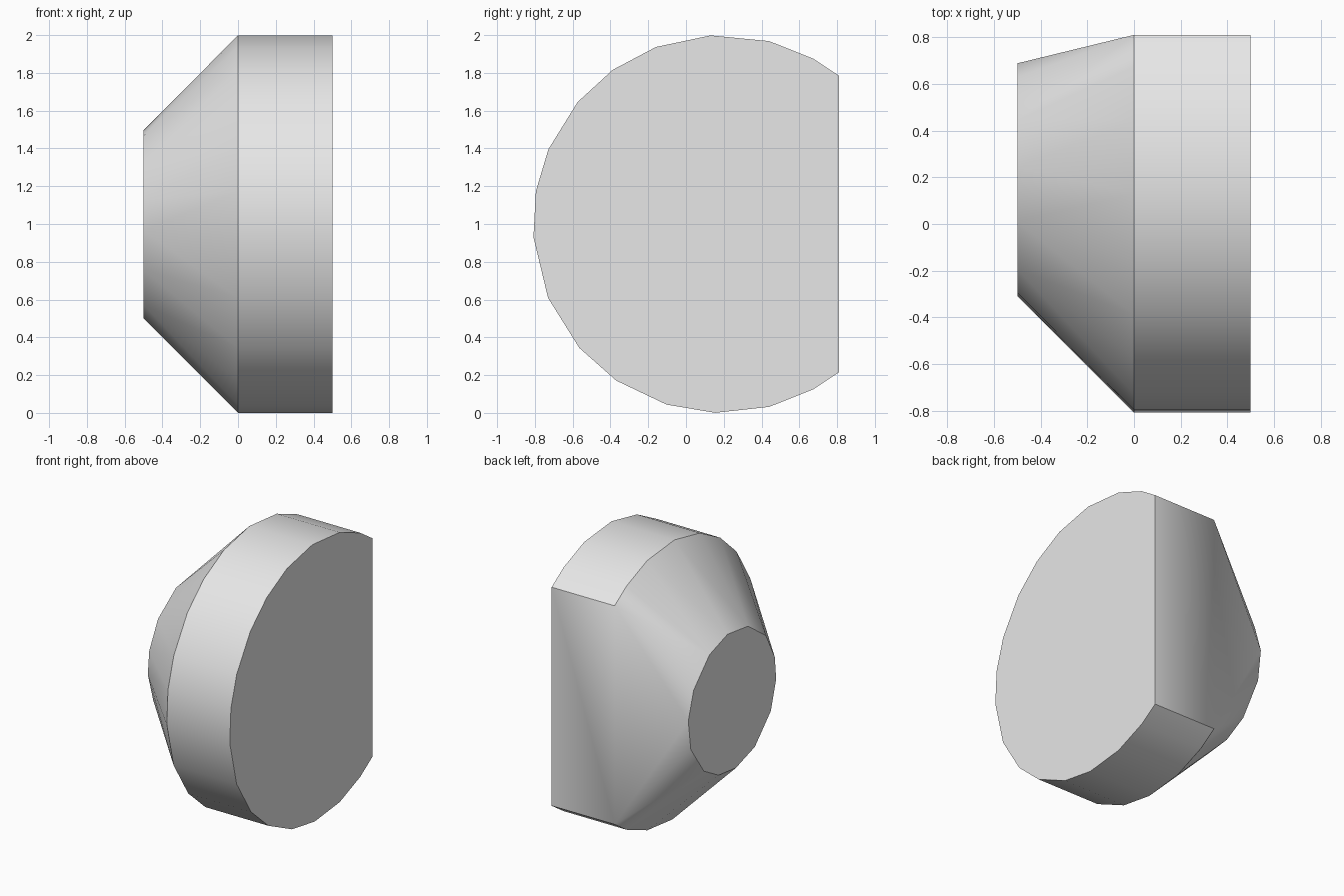
import bpy
import bmesh
from math import sin, cos, radians, sqrt

cube = bpy.data.objects.get("Cube")
if cube:
    bpy.data.objects.remove(cube, do_unlink=True)

CENTRE_Y, CENTRE_Z, FLAT_Y = 0.19, 1.0, 0.81


def ring(x, radius, angles):
    """Points on a circle facing x; angles run from the top toward the front."""
    return [(x, CENTRE_Y - radius * sin(radians(a)), CENTRE_Z + radius * cos(radians(a)))
            for a in angles]


# Wide rim: a circle cut off by the flat back
chord = sqrt(1 - (FLAT_Y - CENTRE_Y) ** 2)
rim_angles = [-29, -14.5, 3.4, 20.4, 35.3, 49.8, 66.7, 80, 94,
              113, 131, 146, 163, 178, 194.5, 209]
points = []
for x in (0.0, 0.5):
    points += ring(x, 1.0, rim_angles)
    points += [(x, FLAT_Y, CENTRE_Z + s * chord) for s in (-1, 1)]

# Small round end of the taper
points += ring(-0.5, 0.5, [21, 50, 75, 94, 119, 149, 175,
                           198, 220, 250, 275, 299, 329, 354])

# Skin the rim and the taper as one convex body
bm = bmesh.new()
for p in points:
    bm.verts.new(p)
bmesh.ops.convex_hull(bm, input=bm.verts[:])
bmesh.ops.dissolve_limit(bm, angle_limit=radians(0.5),
                         verts=bm.verts[:], edges=bm.edges[:])
bmesh.ops.recalc_face_normals(bm, faces=bm.faces[:])
mesh = bpy.data.meshes.new("tapered_body")
bm.to_mesh(mesh)
bm.free()
body = bpy.data.objects.new("tapered_body", mesh)
bpy.context.collection.objects.link(body)

# Plain grey
grey = bpy.data.materials.new("light_grey")
grey.use_nodes = True
colour = (0.8, 0.8, 0.8, 1)
grey.diffuse_color = colour
grey.node_tree.nodes["Principled BSDF"].inputs["Base Color"].default_value = colour
mesh.materials.append(grey)

# Smooth the curved sides, keep the rims sharp
bpy.ops.object.select_all(action="DESELECT")
body.select_set(True)
bpy.context.view_layer.objects.active = body
bpy.ops.object.shade_smooth_by_angle(angle=radians(30))
